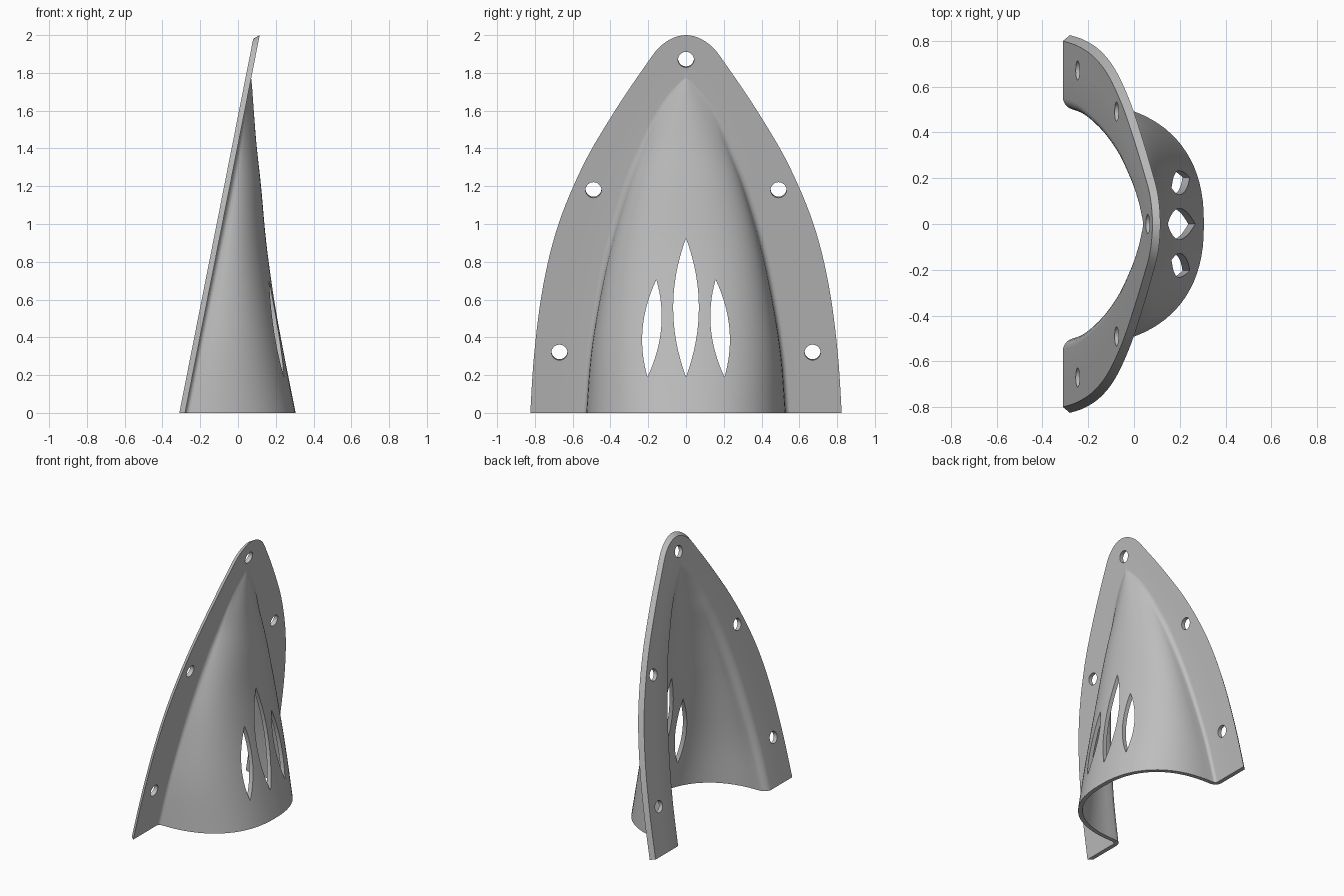
import bpy, bmesh, math
from mathutils import Vector, Matrix

cube = bpy.data.objects.get("Cube")
if cube:
    bpy.data.objects.remove(cube, do_unlink=True)

SLOPE, BASE_X, APEX_Z, WALL = 0.1975, -0.28, 1.77, 0.03


def plane_x(z):
    return BASE_X + SLOPE * z


# Stations from foot to tip: hood half width, height, ridge x, rim half width, rim height
STATIONS = [
    (.533, -.06, .317, .828, -.06),
    (.505, .30, .246, .803, .32),
    (.46, .60, .193, .755, .68),
    (.40, .90, .15, .675, 1.0),
    (.315, 1.2, .122, .545, 1.31),
    (.225, 1.42, .098, .395, 1.57),
    (.13, 1.62, .082, .235, 1.81),
    (.06, 1.72, .075, .125, 1.95),
    (0, APEX_Z, .07, 0, 2.0),
]


def spline(points, steps):
    """Catmull-Rom through the stations, mirrored past the tip."""
    p = [Vector(q) for q in points]
    end = p[-2].copy()
    end[0], end[3] = -end[0], -end[3]
    p = [2 * p[0] - p[1]] + p + [end]
    out = []
    for a, b, c, d in zip(p, p[1:], p[2:], p[3:]):
        for i in range(steps):
            t = i / steps
            out.append(b + (c - a) * t / 2 + (2 * a - 5 * b + 4 * c - d) * t**2 / 2
                       + (3 * b - a - 3 * c + d) * t**3 / 2)
    return out + [p[-2]]


def half_section(w, z, ridge):
    """Outer edge to ridge: fillet, then rounded wall, softening to a swell near the tip."""
    h = max(ridge - plane_x(z), 0)
    r = min(.025, .35 * h)
    e = 2 / 2.35
    pts = []
    for i in range(6):
        a = math.pi / 2 * i / 6
        pts.append((w + r - r * math.sin(a), r - r * math.cos(a)))
    for i in range(23):
        a = math.pi / 2 * i / 22
        pts.append((w * max(math.cos(a), 0)**e, r + (h - r) * math.sin(a)**e))
    n = len(pts) - 1
    k = min(max(z / APEX_Z, 0), 1)**3
    return [(y * (1 - k) + (w + r) * (1 - i / n) * k,
             d * (1 - k) + h * (1 - math.cos(math.pi * i / n)) / 2 * k)
            for i, (y, d) in enumerate(pts)]


# Front skin: flange strip, hood, flange strip
bm = bmesh.new()
rows, pull = [], {}
for w, z, ridge, oy, oz in spline(STATIONS, 6):
    sec = half_section(w, z, ridge)
    rim = Vector((plane_x(oz), oy, oz))
    seam = Vector((plane_x(z), sec[0][0], z))
    half = [rim, rim.lerp(seam, .5)] + [Vector((plane_x(z) + d, y, z)) for y, d in sec]
    other = [Vector((v.x, -v.y, v.z)) for v in half[-2::-1]]
    row = [bm.verts.new(v) for v in half + other]
    rows.append(row)
    for v, q in ((row[0], row[1]), (row[-1], row[-2])):
        pull[v] = (q.co - v.co).normalized() * .026
for a, b in zip(rows, rows[1:]):
    for i in range(len(a) - 1):
        bm.faces.new((a[i], b[i], b[i + 1], a[i + 1]))

# Back skin follows the normals, its rim drawn in slightly
bm.normal_update()
sign = 1 if rows[0][len(rows[0]) // 2].normal.x > 0 else -1
front_faces = list(bm.faces)
edges = [e for e in bm.edges if e.is_boundary]
back = {}
for v in list(bm.verts):
    n = v.normal * sign if v.normal.length > .5 else Vector((1, 0, -SLOPE)).normalized()
    back[v] = bm.verts.new(v.co - n * WALL + pull.get(v, Vector()))
for f in front_faces:
    bm.faces.new([back[v] for v in reversed(f.verts)])
for e in edges:
    a, b = e.verts
    bm.faces.new((a, b, back[b], back[a]))
bmesh.ops.remove_doubles(bm, verts=bm.verts, dist=.0004)
bmesh.ops.dissolve_degenerate(bm, edges=bm.edges, dist=.0001)
bmesh.ops.recalc_face_normals(bm, faces=bm.faces)


def make_object(name, bm):
    mesh = bpy.data.meshes.new(name)
    bm.to_mesh(mesh)
    bm.free()
    ob = bpy.data.objects.new(name, mesh)
    bpy.context.collection.objects.link(ob)
    return ob


guard = make_object("vented_guard", bm)

# Cutters: flat foot, bolt holes and leaf-shaped vents
bm = bmesh.new()
bmesh.ops.create_cube(bm, size=1, matrix=Matrix.Translation((0, 0, -.5)) @ Matrix.Diagonal((3, 3, 1, 1)))
tilt = Vector((1, 0, -SLOPE)).to_track_quat('Z', 'Y').to_matrix().to_4x4()
for y, z in ((0, 1.87), (.49, 1.18), (-.49, 1.18), (.67, .32), (-.67, .32)):
    bmesh.ops.create_cone(bm, cap_ends=True, segments=32, radius1=.042, radius2=.042, depth=.2,
                          matrix=Matrix.Translation((plane_x(z), y, z)) @ tilt)


def leaf(y0, y1, z0, z1, half):
    n = 16
    ts = [i / n for i in range(n + 1)]
    side = [(t, 1) for t in ts] + [(t, -1) for t in ts[-2:0:-1]]
    f = bm.faces.new([bm.verts.new((0, y0 + (y1 - y0) * t + s * half * 4 * t * (1 - t),
                                    z0 + (z1 - z0) * t)) for t, s in side])
    ext = bmesh.ops.extrude_face_region(bm, geom=[f])["geom"]
    bmesh.ops.translate(bm, vec=(.5, 0, 0), verts=[v for v in ext if isinstance(v, bmesh.types.BMVert)])


leaf(0, 0, .19, .925, .068)
for s in (1, -1):
    leaf(s * .204, s * .157, .19, .705, .049)
bmesh.ops.recalc_face_normals(bm, faces=bm.faces)
cutter = make_object("opening_cutter", bm)
cutter.hide_render = True

# Cut the openings, then shade
bpy.ops.object.select_all(action='DESELECT')
bpy.context.view_layer.objects.active = guard
guard.select_set(True)
cut = guard.modifiers.new("openings", 'BOOLEAN')
cut.operation, cut.solver, cut.object = 'DIFFERENCE', 'EXACT', cutter
bpy.ops.object.modifier_apply(modifier=cut.name)
bpy.data.objects.remove(cutter, do_unlink=True)

grey = bpy.data.materials.new("plain_grey")
grey.use_nodes = True
grey.diffuse_color = (.52, .52, .52, 1)
grey.node_tree.nodes["Principled BSDF"].inputs["Base Color"].default_value = (.52, .52, .52, 1)
guard.data.materials.clear()
guard.data.materials.append(grey)
bpy.ops.object.shade_smooth_by_angle(angle=math.radians(35))
